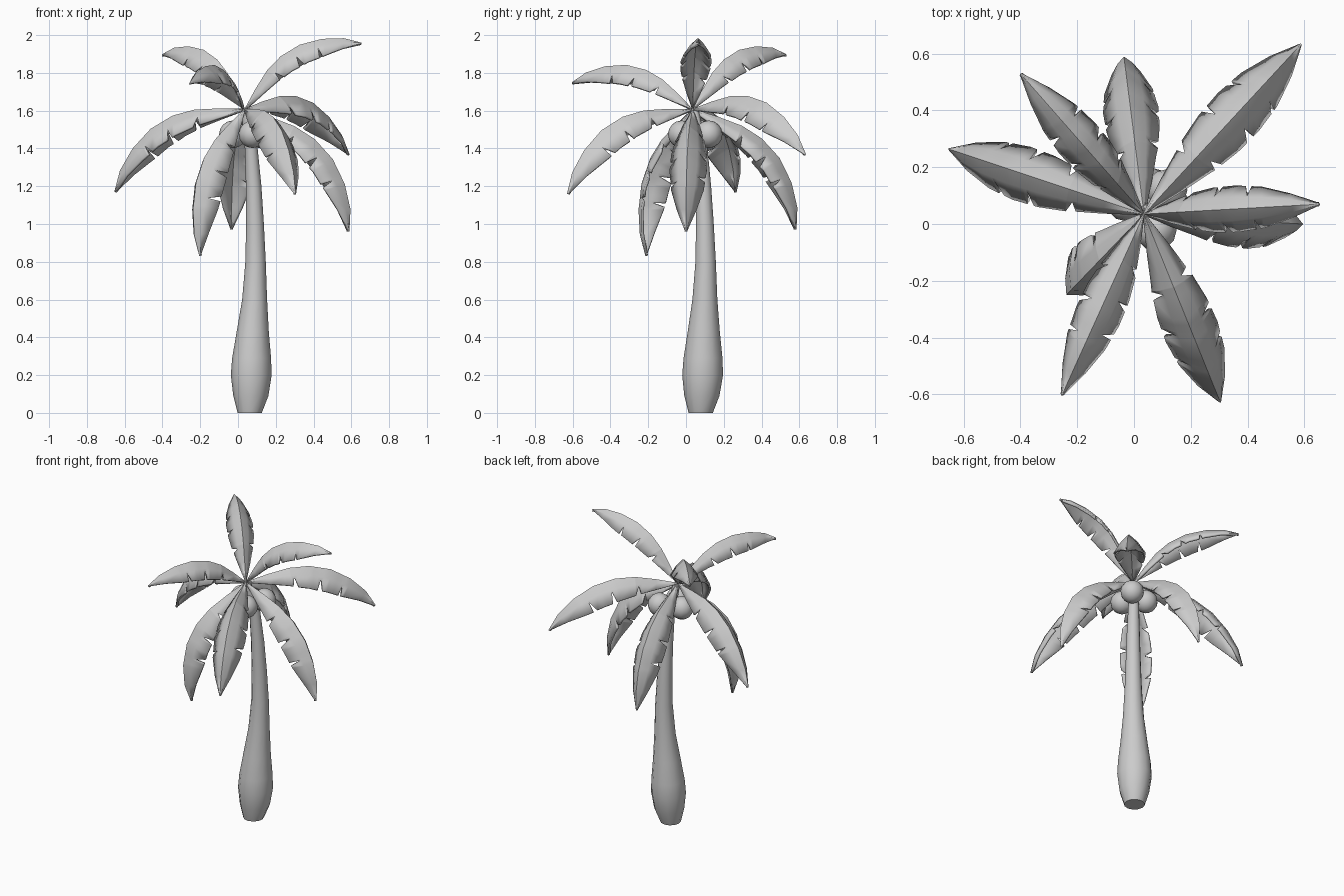
import bpy, math
from mathutils import Vector

if "Cube" in bpy.data.objects:
    bpy.data.objects.remove(bpy.data.objects["Cube"])

CROWN = Vector((0.035, 0.035, 1.61))


def make_object(name, verts, faces, thickness=0, angle=35):
    mesh = bpy.data.meshes.new(name)
    mesh.from_pydata(verts, [], faces)
    ob = bpy.data.objects.new(name, mesh)
    bpy.context.collection.objects.link(ob)
    if thickness:
        mod = ob.modifiers.new("thickness", 'SOLIDIFY')
        mod.thickness, mod.offset = thickness, -1
    smooth(ob, angle)
    return ob


def smooth(ob, angle):
    bpy.ops.object.select_all(action='DESELECT')
    ob.select_set(True)
    bpy.context.view_layer.objects.active = ob
    bpy.ops.object.shade_smooth_by_angle(angle=math.radians(angle))


# Trunk: leaning loft with a swollen foot (x, y, z, radius)
rings = [(.062, .078, 0, .064), (.068, .084, .09, .093), (.07, .088, .2, .108),
         (.072, .09, .29, .103), (.078, .094, .43, .085), (.088, .1, .6, .066),
         (.093, .104, .8, .054), (.09, .1, 1.0, .047), (.083, .092, 1.2, .041),
         (.07, .08, 1.4, .034), (.04, .045, 1.6, .022)]
N = 12
verts = [(x + r * math.cos(2 * math.pi * i / N), y + r * math.sin(2 * math.pi * i / N), z)
         for x, y, z, r in rings for i in range(N)]
faces = [(k * N + i, k * N + (i + 1) % N, (k + 1) * N + (i + 1) % N, (k + 1) * N + i)
         for k in range(len(rings) - 1) for i in range(N)]
faces += [tuple(reversed(range(N))), tuple(range(len(verts) - N, len(verts)))]
make_object("trunk", verts, faces, angle=40)

# Coconuts tucked under the crown
for k, deg in enumerate((45, 165, 285)):
    a = math.radians(deg)
    bpy.ops.mesh.primitive_uv_sphere_add(
        segments=12, ring_count=8, radius=.073,
        location=(.055 + .085 * math.cos(a), .06 + .085 * math.sin(a), 1.475))
    bpy.context.object.name = f"coconut_{k + 1}"
    smooth(bpy.context.object, 40)

# Frond template: distance along chord, arch height, half width
TEMPLATE = [(0, 0, .004), (.12, .075, .045), (.24, .14, .078), (.36, .176, .094),
            (.5, .18, .098), (.64, .143, .086), (.76, .08, .052), (.845, 0, .005)]
NOTCHES = {1: (.22, .405, .575), -1: (.26, .44, .6)}
GAP = .018


def sample(t):
    for a, b in zip(TEMPLATE, TEMPLATE[1:]):
        if t <= b[0]:
            break
    f = (t - a[0]) / (b[0] - a[0])
    return [a[i] + (b[i] - a[i]) * f for i in range(3)]


STATIONS = {p[0] for p in TEMPLATE}
for side in NOTCHES.values():
    for n in side:
        STATIONS |= {n - GAP, n, n + GAP}
STATIONS = sorted(STATIONS)


def frond(name, tip):
    d = Vector(tip) - CROWN
    scale = d.length / .845
    chord = d.normalized()
    across = Vector((-d.y, d.x, 0)).normalized()
    up = chord.cross(across)
    vs = []
    for t in STATIONS:
        u, h, w = sample(t)
        p, q = sample(max(t - .05, 0)), sample(min(t + .05, .845))
        tangent = (chord * (q[0] - p[0]) + up * (q[1] - p[1])).normalized()
        normal = tangent.cross(across)
        spine = chord * u + up * h
        for s, f in ((-1, 1), (-1, .5), (1, 0), (1, .5), (1, 1)):
            if f == 1 and any(abs(t - n) < 1e-6 for n in NOTCHES[s]):
                f = .56
            drop = w * (.65 * f + .5 * f * f)
            vs.append(CROWN + scale * (spine + across * (s * f * w) - normal * drop))
    fs = [(r * 5 + c, (r + 1) * 5 + c, (r + 1) * 5 + c + 1, r * 5 + c + 1)
          for r in range(len(STATIONS) - 1) for c in range(4)]
    make_object(name, vs, fs, .014, 50)


# Nine fronds, each aimed at its tip position
tips = [(.59, .635, 1.37), (.655, .07, 1.96), (.59, 0, .96), (.305, -.63, 1.16),
        (-.255, -.605, 1.75), (-.205, -.215, .83), (-.655, .265, 1.17),
        (-.4, .53, 1.9), (-.035, .585, .97)]
for k, tip in enumerate(tips):
    frond(f"frond_{k + 1}", tip)
